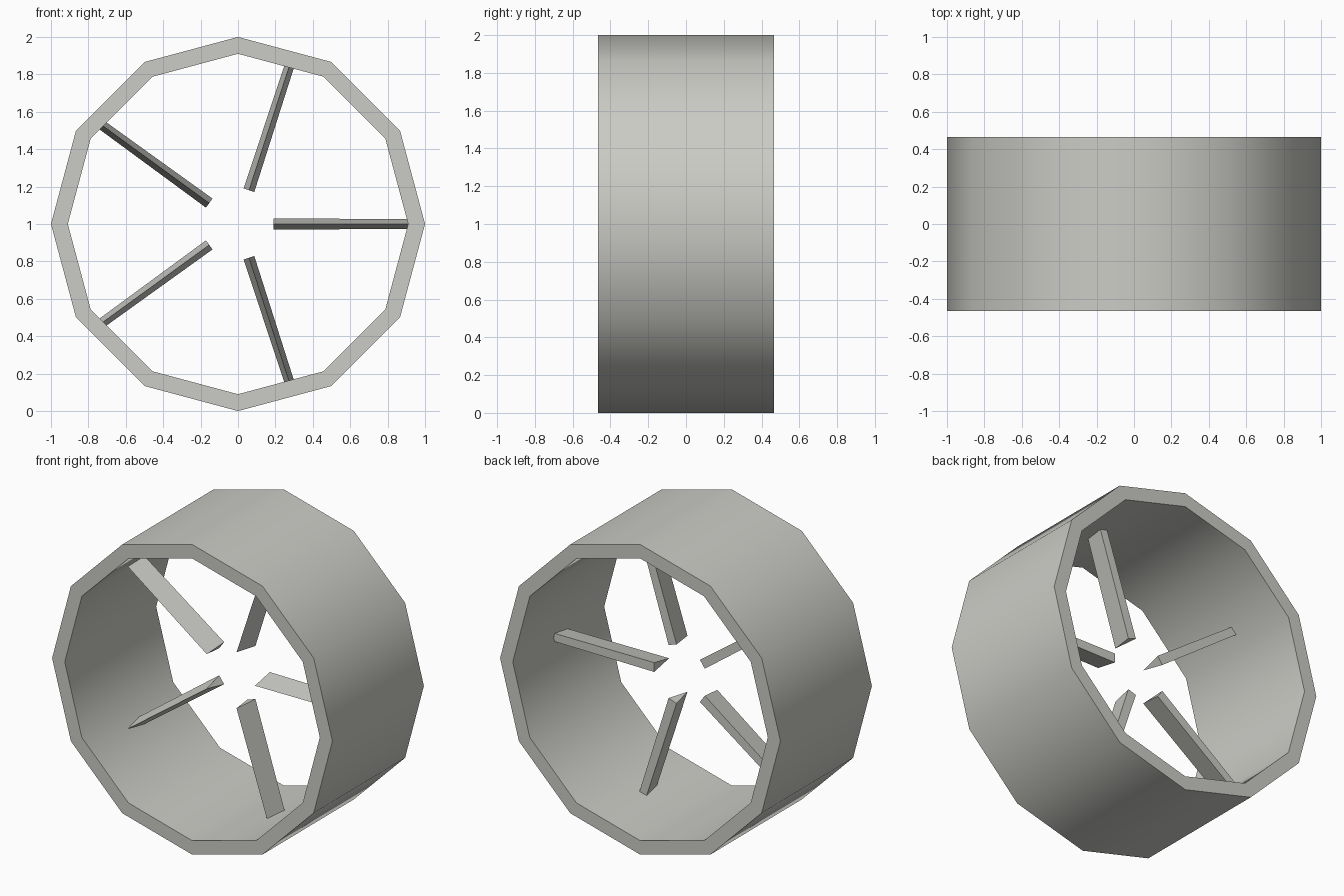
import bpy
import bmesh
import math

if "Cube" in bpy.data.objects:
    bpy.data.objects.remove(bpy.data.objects["Cube"])

SIDES, SPOKES = 12, 5
OUTER, INNER, HALF_DEPTH, HUB = 1.0, 0.91, 0.466, 1.0

grey = bpy.data.materials.new("warm_grey")
grey.diffuse_color = (0.60, 0.60, 0.565, 1)
grey.use_nodes = True
grey.node_tree.nodes["Principled BSDF"].inputs["Base Color"].default_value = grey.diffuse_color


def make_object(name, bm):
    bmesh.ops.recalc_face_normals(bm, faces=bm.faces)
    mesh = bpy.data.meshes.new(name)
    bm.to_mesh(mesh)
    bm.free()
    mesh.materials.append(grey)
    obj = bpy.data.objects.new(name, mesh)
    bpy.context.collection.objects.link(obj)
    return obj


# Twelve-sided open rim: a rectangular section swept around the y axis
bm = bmesh.new()
section = [(OUTER, -HALF_DEPTH), (OUTER, HALF_DEPTH), (INNER, HALF_DEPTH), (INNER, -HALF_DEPTH)]
rings = []
for i in range(SIDES):
    a = math.tau * i / SIDES
    rings.append([bm.verts.new((r * math.cos(a), y, HUB + r * math.sin(a))) for r, y in section])
for i in range(SIDES):
    p, q = rings[i], rings[(i + 1) % SIDES]
    for j in range(4):
        k = (j + 1) % 4
        bm.faces.new((p[j], p[k], q[k], q[j]))
rim = make_object("rim", bm)

# Smooth walls with crisp rim edges
bpy.context.view_layer.objects.active = rim
rim.select_set(True)
bpy.ops.object.shade_smooth_by_angle(angle=math.radians(40))
rim.select_set(False)


# Triangular spokes, ridge facing the front, slightly tapered outwards
def spoke(name, angle):
    bm = bmesh.new()
    c, s = math.cos(angle), math.sin(angle)
    ends = []
    for r, ridge, back, half in ((0.19, -0.099, 0.053, 0.030), (0.92, -0.094, 0.049, 0.026)):
        ends.append([bm.verts.new((r * c - t * s, y, HUB + r * s + t * c))
                     for y, t in ((ridge, 0), (back, half), (back, -half))])
    a, b = ends
    bm.faces.new(a)
    bm.faces.new(b)
    for j in range(3):
        k = (j + 1) % 3
        bm.faces.new((a[j], a[k], b[k], b[j]))
    make_object(name, bm)


for i in range(SPOKES):
    spoke(f"spoke_{i + 1}", math.tau * i / SPOKES)
